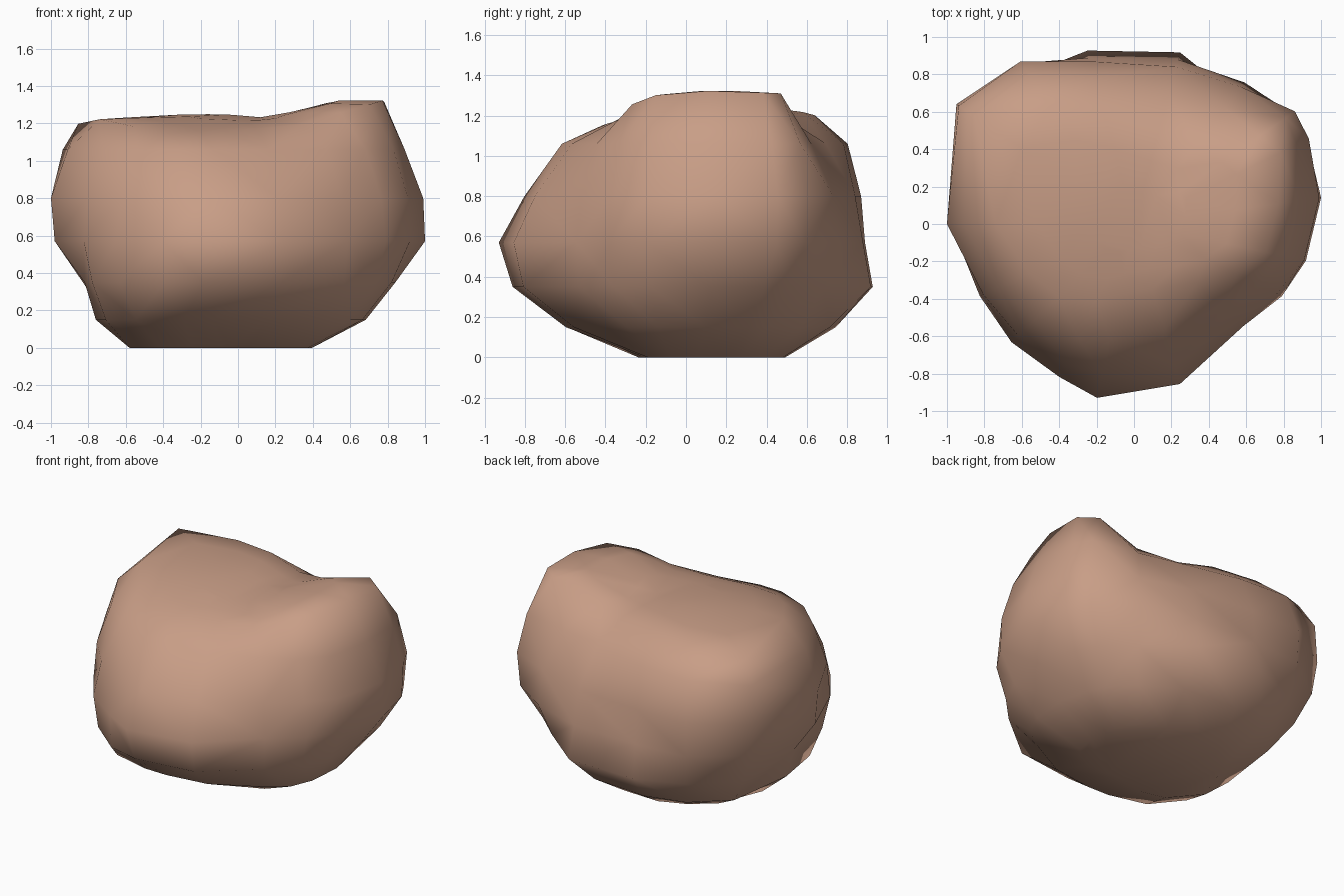
import bpy, bmesh, math

# Directions (degrees from +x) of the main corners round the boulder
ANGLES = [8, 26, 35, 52, 75, 105, 125, 146, 180, 205, 224, 244, 258, 286, 317, 334, 348]
N = len(ANGLES)

# Boulder cross-sections: height, then radius in each direction
RINGS = [
    (0.00, [.40, .43, .46, .50, .50, .51, .52, .55, .58, .46, .34, .23, .20, .20, .28, .34, .38]),
    (0.15, [.69, .71, .72, .73, .74, .77, .82, .84, .76, .78, .76, .66, .61, .58, .60, .67, .68]),
    (0.35, [.85, .89, .89, .87, .95, .96, .98, 1.0, .82, .86, .88, .90, .88, .84, .78, .82, .84]),
    (0.57, [1.01, 1.03, 1.03, .96, .91, .92, 1.05, 1.11, .98, .91, .91, .91, .95, .89, .80, .88, .94]),
    (0.80, [1.0, 1.04, 1.05, .93, .87, .90, 1.06, 1.145, 1.0, .89, .86, .83, .82, .78, .76, .85, .93]),
    (1.06, [.90, .97, .99, .79, .72, .81, .98, 1.13, .91, .80, .74, .68, .63, .59, .65, .76, .85]),
    (1.22, [.78, .87, .82, .54, .50, .60, .78, 1.03, .74, .62, .56, .46, .39, .36, .46, .61, .72]),
]


def top_height(x, y):
    # domed crown, a raised shoulder on the right and a valley beside it
    shoulder = ((x - .62) / .31) ** 2 + ((y - .17) / .38) ** 2
    valley = ((x - .25) / .18) ** 2 + ((y - .45) / .45) ** 2
    rise = math.exp(-.35 * shoulder ** 2)
    dome = 1.25 - .24 * (y - .22) ** 2 - .03 * x * x
    return dome + (1.325 - dome) * rise - .06 * math.exp(-valley)


bm = bmesh.new()


def ring(radii, z=None):
    verts = []
    for deg, r in zip(ANGLES, radii):
        a = math.radians(deg)
        x, y = r * math.cos(a), r * math.sin(a)
        verts.append(bm.verts.new((x, y, top_height(x, y) if z is None else z)))
    return verts


def bridge(a, b):
    for i in range(N):
        j = (i + 1) % N
        bm.faces.new((a[i], a[j], b[j], b[i]))


# Sides, then two inner rings closing the crown
loops = [ring(r, z if z < 1.2 else None) for z, r in RINGS]
for scale in (.7, .36):
    loops.append(ring([r * scale for r in RINGS[-1][1]]))
for a, b in zip(loops, loops[1:]):
    bridge(a, b)
bm.faces.new(list(reversed(loops[0])))
bm.faces.new(loops[-1])
bmesh.ops.triangulate(bm, faces=bm.faces[:])
bmesh.ops.recalc_face_normals(bm, faces=bm.faces[:])
for f in bm.faces:
    f.smooth = True

mesh = bpy.data.meshes.new("boulder")
bm.to_mesh(mesh)
bm.free()
boulder = bpy.data.objects.new("boulder", mesh)
bpy.context.collection.objects.link(boulder)

# Warm brown stone
stone = bpy.data.materials.new("brown_stone")
stone.diffuse_color = (0.58, 0.34, 0.24, 1)
mesh.materials.append(stone)
